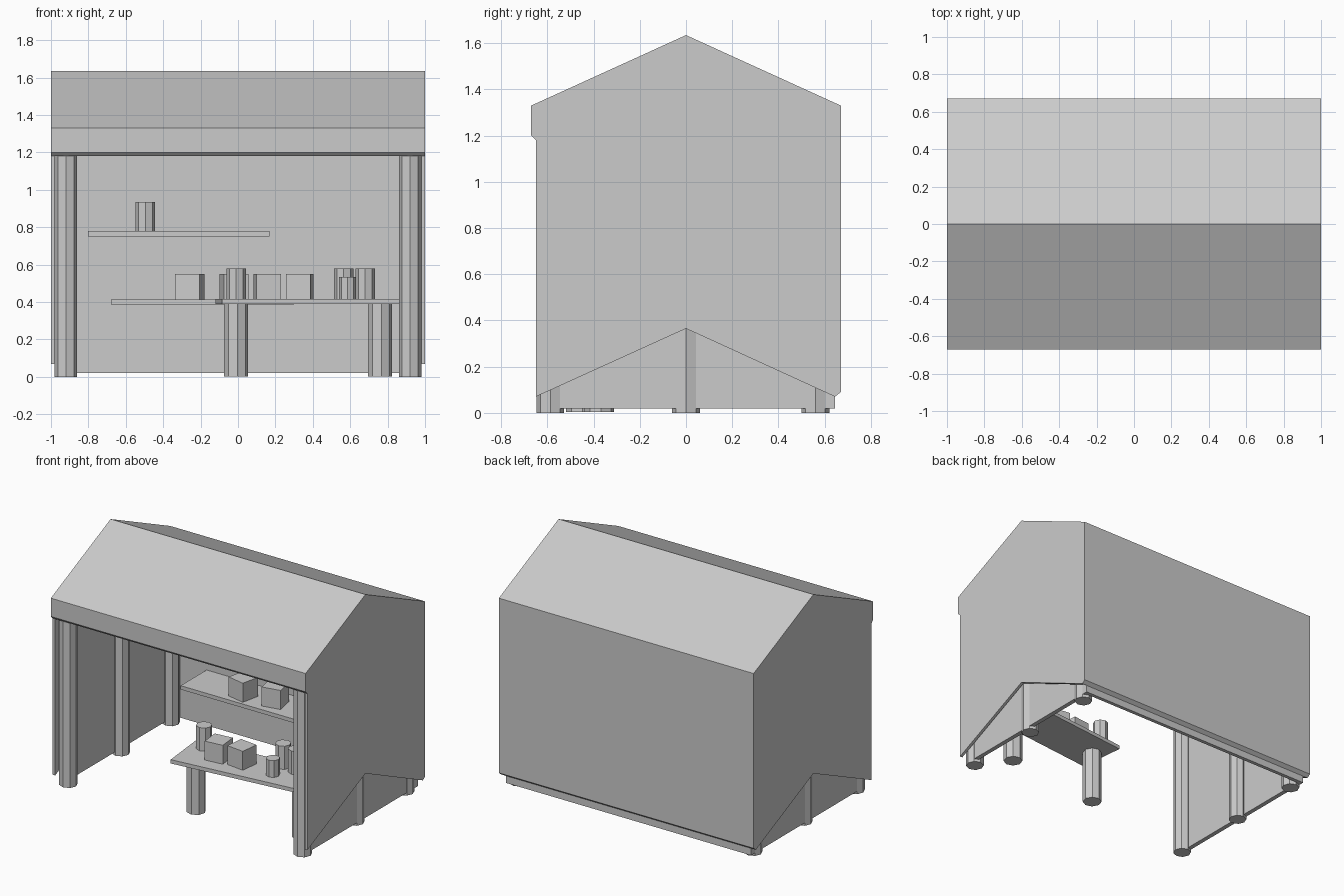
import bpy, math
from math import radians

if "Cube" in bpy.data.objects:
    bpy.data.objects.remove(bpy.data.objects["Cube"])


def extrude_x(name, profile, x0, x1):
    """Closed (y, z) profile extruded from x0 to x1."""
    n = len(profile)
    verts = [(x, y, z) for x in (x0, x1) for y, z in profile]
    faces = [tuple(range(n - 1, -1, -1)), tuple(range(n, 2 * n))]
    faces += [(i, (i + 1) % n, n + (i + 1) % n, n + i) for i in range(n)]
    me = bpy.data.meshes.new(name)
    me.from_pydata(verts, [], faces)
    ob = bpy.data.objects.new(name, me)
    bpy.context.collection.objects.link(ob)
    bpy.context.view_layer.objects.active = ob
    bpy.ops.object.mode_set(mode='EDIT')
    bpy.ops.mesh.select_all(action='SELECT')
    bpy.ops.mesh.normals_make_consistent(inside=False)
    bpy.ops.object.mode_set(mode='OBJECT')
    return ob


def box(name, center, size, rot=0):
    bpy.ops.mesh.primitive_cube_add(size=1, location=center, rotation=(0, 0, radians(rot)))
    ob = bpy.context.object
    ob.name = name
    ob.scale = size
    return ob


def octagon(name, x, y, z0, z1, r, rot=0):
    bpy.ops.mesh.primitive_cylinder_add(vertices=8, radius=r, depth=z1 - z0,
                                        location=(x, y, (z0 + z1) / 2),
                                        rotation=(0, 0, radians(rot)))
    bpy.context.object.name = name


# cloth cover: roof, front valance and back drop as one bent sheet
extrude_x("roof_cover", [
    (-0.65, 1.18), (-0.67, 1.2), (-0.67, 1.33), (0, 1.635), (0.67, 1.33),
    (0.67, 0.09), (0.645, 0.07), (0.645, 1.315), (0, 1.61), (-0.65, 1.315)], -0.98, 0.98)

# cloth sides with the gable-shaped lower edge, and the inner side walls
side = [(-0.65, 0.07), (0, 0.365), (0.645, 0.07), (0.67, 0.09), (0.67, 1.33),
        (0, 1.635), (-0.67, 1.33), (-0.67, 1.2), (-0.65, 1.18)]
wall = [(-0.59, 0.02), (0.645, 0.02), (0.645, 1.315), (0, 1.61), (-0.59, 1.34)]
for s, label in ((-1, "left"), (1, "right")):
    extrude_x(label + "_side_cover", side, s * 0.98, s * 1.0)
    extrude_x(label + "_inner_wall", wall, s * 0.93, s * 0.962)
    # three posts per side
    for y, top, part in ((-0.587, 1.3, "front"), (0, 1.58, "middle"), (0.56, 1.32, "back")):
        octagon(f"{label}_{part}_post", s * 0.92, y, 0, top, 0.06)

# inner back wall
box("back_inner_wall", (0, 0.632, 0.665), (1.92, 0.026, 1.29))

# counter table, slightly turned, on two legs
box("table_top", (0.375, -0.415, 0.402), (0.96, 0.34, 0.027), 6)
for x, y in ((-0.01, -0.455), (0.76, -0.375)):
    octagon("table_leg", x, y, 0.003, 0.395, 0.064, 6)

# back shelves
box("lower_shelf", (-0.19, 0.478, 0.4), (0.98, 0.3, 0.027))
box("upper_shelf", (-0.317, 0.478, 0.766), (0.97, 0.3, 0.03))

# goods: boxes
for x, y, rot in ((-0.257, 0.427, -12), (-0.022, 0.45, 11), (0.157, -0.44, 6), (0.33, -0.427, -7)):
    box("goods_box", (x, y, 0.482), (0.133, 0.133, 0.135), rot)

# goods: jars
for x, y, z0, z1, r in ((-0.01, -0.366, 0.415, 0.58, 0.052), (0.565, -0.30, 0.415, 0.58, 0.052),
                        (0.68, -0.32, 0.415, 0.58, 0.052), (0.585, -0.444, 0.415, 0.535, 0.045),
                        (-0.495, 0.45, 0.78, 0.935, 0.052)):
    octagon("goods_jar", x, y, z0, z1, r)
